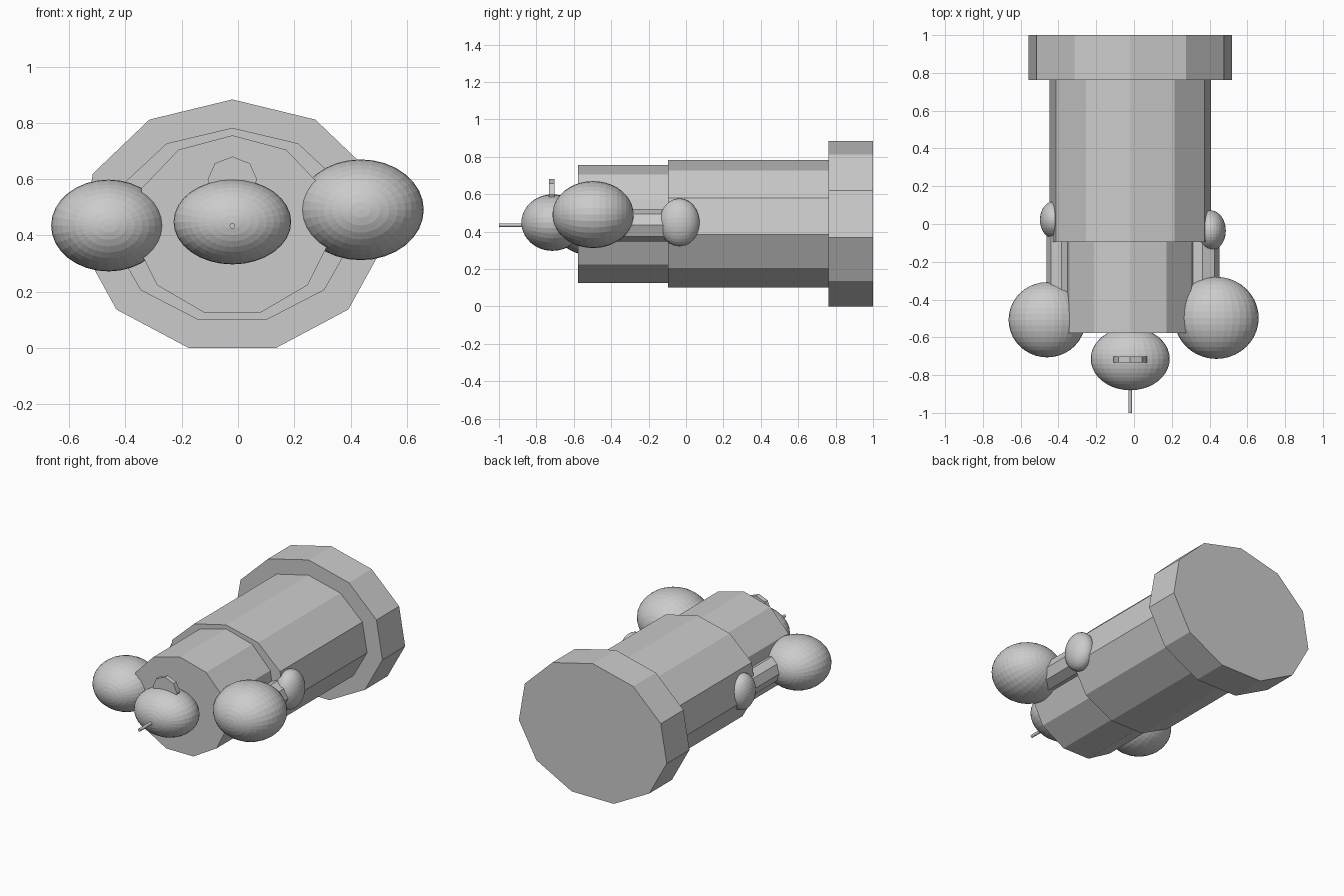
import bpy, bmesh
from math import sin, cos, pi

if "Cube" in bpy.data.objects:
    bpy.data.objects.remove(bpy.data.objects["Cube"])


def prism(name, sides, cx, cz, rx, rz, y0, y1):
    """Elliptical prism along y with one corner pointing up."""
    bm = bmesh.new()
    rings = []
    for y in (y0, y1):
        rings.append([bm.verts.new((cx + rx * sin(2 * pi * i / sides), y,
                                    cz + rz * cos(2 * pi * i / sides)))
                      for i in range(sides)])
    for ring in rings:
        bm.faces.new(ring)
    for i in range(sides):
        j = (i + 1) % sides
        bm.faces.new((rings[0][i], rings[0][j], rings[1][j], rings[1][i]))
    bmesh.ops.recalc_face_normals(bm, faces=bm.faces)
    mesh = bpy.data.meshes.new(name)
    bm.to_mesh(mesh)
    bm.free()
    ob = bpy.data.objects.new(name, mesh)
    bpy.context.collection.objects.link(ob)
    return ob


def ball(name, centre, radii):
    """Flat-shaded ellipsoid with its poles along y."""
    bpy.ops.mesh.primitive_uv_sphere_add(segments=32, ring_count=20, radius=1,
                                         location=centre, rotation=(pi / 2, 0, 0))
    ob = bpy.context.object
    ob.name = name
    ob.scale = (radii[0], radii[2], radii[1])
    return ob


# Stepped eleven-sided body
X = -0.02
prism("rear_flange", 11, X, 0.432, 0.545, 0.451, 0.763, 1.0)
prism("main_body", 11, X, 0.434, 0.432, 0.348, -0.095, 0.763)
prism("front_body", 11, X, 0.434, 0.354, 0.3215, -0.578, -0.095)

# Nose ball with needle and crest
ball("nose_ball", (X, -0.714, 0.448), (0.209, 0.166, 0.151))
prism("needle", 12, X, 0.434, 0.01, 0.01, -1.0, -0.8)
prism("crest", 8, X, 0.598, 0.088, 0.082, -0.733, -0.702)

# Side pods: large ball, arm and small ball
ball("right_pod", (0.436, -0.497, 0.491), (0.224, 0.217, 0.179))
ball("right_joint", (0.405, -0.035, 0.449), (0.081, 0.107, 0.128))
prism("right_arm", 8, 0.363, 0.434, 0.089, 0.086, -0.5, -0.03)
ball("left_pod", (-0.46, -0.507, 0.435), (0.204, 0.199, 0.163))
ball("left_joint", (-0.425, 0.022, 0.435), (0.073, 0.098, 0.117))
prism("left_arm", 8, -0.384, 0.434, 0.08, 0.078, -0.5, 0.02)
